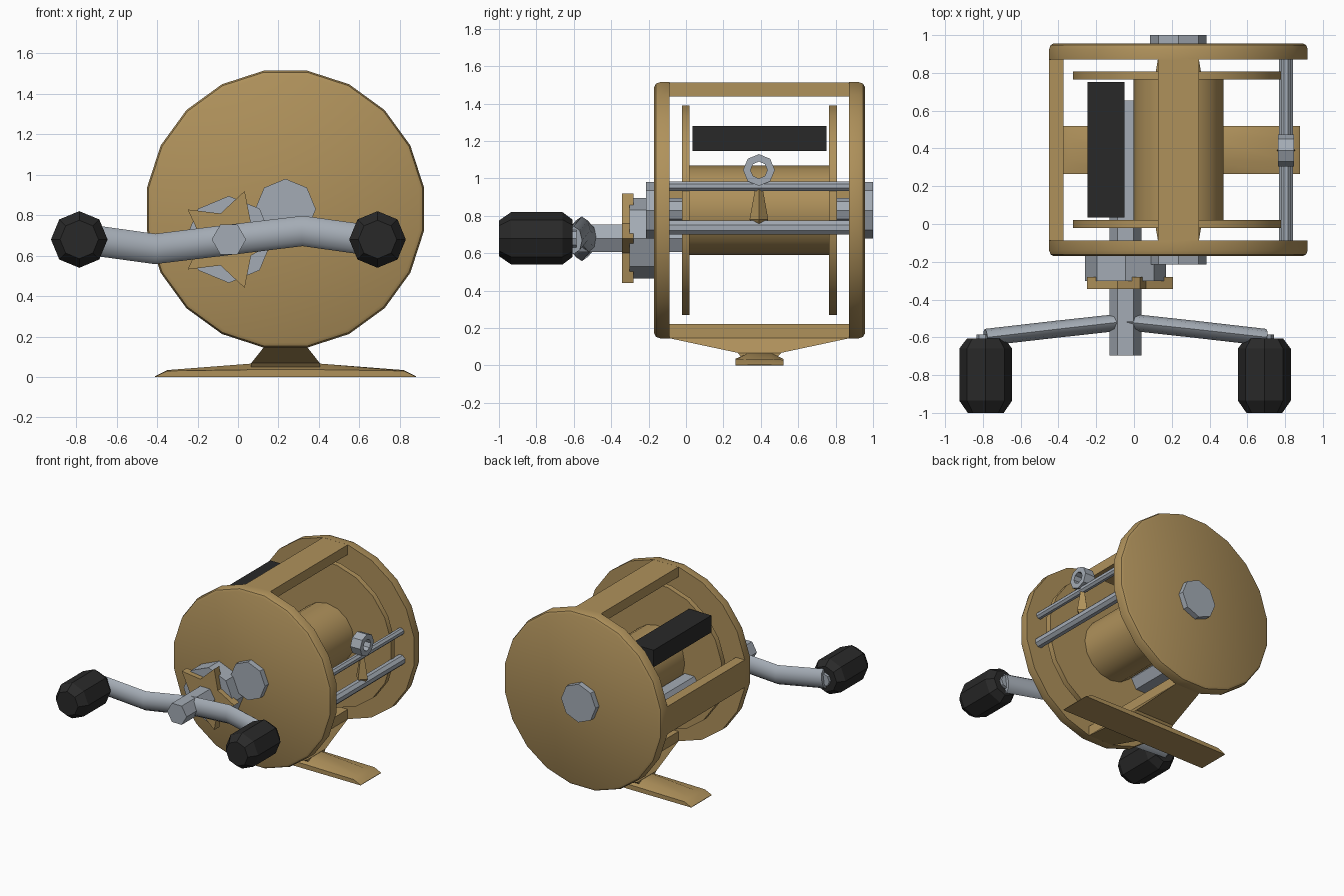
import bpy, bmesh, math
from mathutils import Vector

if "Cube" in bpy.data.objects:
    bpy.data.objects.remove(bpy.data.objects["Cube"])


def material(name, rgb):
    m = bpy.data.materials.new(name)
    m.diffuse_color = (*rgb, 1)
    m.use_nodes = True
    m.node_tree.nodes["Principled BSDF"].inputs["Base Color"].default_value = m.diffuse_color
    return m


BRASS = material("brass", (0.43, 0.285, 0.105))
STEEL = material("steel", (0.37, 0.41, 0.46))
BLACK = material("black", (0.022, 0.022, 0.022))


def loft(name, mat, rings, closed=False, smooth=0):
    """Skin a list of equal-length point rings; cap the ends or close the loop."""
    bm = bmesh.new()
    rows = [[bm.verts.new(p) for p in ring] for ring in rings]
    n = len(rows[0])
    pairs = list(zip(rows, rows[1:])) + ([(rows[-1], rows[0])] if closed else [])
    for a, b in pairs:
        for i in range(n):
            j = (i + 1) % n
            bm.faces.new((a[i], a[j], b[j], b[i]))
    if not closed:
        bm.faces.new(rows[0])
        bm.faces.new(rows[-1])
    bmesh.ops.recalc_face_normals(bm, faces=bm.faces)
    me = bpy.data.meshes.new(name)
    bm.to_mesh(me)
    bm.free()
    me.materials.append(mat)
    ob = bpy.data.objects.new(name, me)
    bpy.context.collection.objects.link(ob)
    if smooth:
        bpy.ops.object.select_all(action='DESELECT')
        ob.select_set(True)
        bpy.context.view_layer.objects.active = ob
        bpy.ops.object.shade_smooth_by_angle(angle=math.radians(smooth))
    return ob


def turned(name, mat, cx, cz, profile, sides, phase=0.0, smooth=0):
    """Solid turned about the y direction; profile is (y, radius)."""
    ang = [math.radians(phase) + math.tau * i / sides for i in range(sides)]
    rings = [[(cx + r * math.cos(a), y, cz + r * math.sin(a)) for a in ang] for y, r in profile]
    return loft(name, mat, rings, smooth=smooth)


def rect(z, x0, x1, y0, y1):
    return [(x0, y0, z), (x1, y0, z), (x1, y1, z), (x0, y1, z)]


def box(name, mat, x0, x1, y0, y1, z0, z1):
    return loft(name, mat, [rect(z0, x0, x1, y0, y1), rect(z1, x0, x1, y0, y1)])


CX, CZ = 0.235, 0.83     # spool axis
KX, KZ = -0.045, 0.68    # crank axis

# Side plates with a rounded outer rim
R = 0.693
turned("front_plate", BRASS, CX, CZ, [(-0.17, R - 0.025), (-0.161, R - 0.008), (-0.14, R), (-0.088, R)], 20, 9, 35)
turned("back_plate", BRASS, CX, CZ, [(0.872, R), (0.925, R), (0.947, R - 0.008), (0.956, R - 0.025)], 20, 9, 35)

# Frame bars at top, back and bottom
box("top_bar", BRASS, CX - 0.108, CX + 0.108, -0.09, 0.875, 1.437, 1.514)
box("rear_bar", BRASS, -0.449, -0.372, -0.09, 0.875, CZ - 0.108, CZ + 0.108)
loft("bottom_bar_and_stem", BRASS, [
    rect(0.03, 0.065, 0.405, 0.31, 0.475),
    rect(0.068, 0.065, 0.405, 0.275, 0.51),
    rect(0.146, CX - 0.108, CX + 0.108, -0.09, 0.875),
    rect(0.222, CX - 0.108, CX + 0.108, -0.09, 0.875)])

# Crowned mounting foot
foot = []
for x, edge, crown in [(-0.41, 0.002, 0.004), (-0.35, 0.03, 0.034), (0.065, 0.036, 0.066),
                       (0.405, 0.036, 0.066), (0.82, 0.03, 0.034), (0.88, 0.002, 0.004)]:
    foot.append([(x, 0.265, 0), (x, 0.52, 0), (x, 0.52, edge), (x, 0.455, crown),
                 (x, 0.33, crown), (x, 0.265, edge)])
loft("foot", BRASS, foot, smooth=30)

# Spool
turned("spool_drum", BRASS, CX, CZ, [(0.0, 0.238), (0.785, 0.238)], 16, 0, 35)
for name, y in (("front_flange", -0.022), ("back_flange", 0.765)):
    turned(name, BRASS, CX, CZ, [(y, 0.566), (y + 0.042, 0.566)], 20, 9, 35)
turned("spool_axle", STEEL, CX, CZ, [(-0.12, 0.065), (0.9, 0.065)], 8)
turned("front_axle_cap", STEEL, CX, CZ, [(-0.215, 0.15), (-0.15, 0.15)], 8)
turned("back_axle_cap", STEEL, CX, CZ, [(0.93, 0.15), (1.0, 0.15)], 8)

# Thumb bar
box("thumb_bar", BLACK, -0.245, -0.05, 0.035, 0.752, 1.147, 1.28)

# Line guide: two rods, a ring and its carrier
turned("upper_guide_rod", STEEL, 0.805, 0.959, [(-0.09, 0.028), (0.875, 0.028)], 8, 22.5)
turned("lower_guide_rod", STEEL, 0.805, 0.737, [(-0.09, 0.04), (0.875, 0.04)], 8, 22.5)
ring = []
for x, r in [(0.762, 0.045), (0.762, 0.085), (0.848, 0.085), (0.848, 0.045)]:
    ring.append([(x, 0.39 + r * math.cos(i * math.pi / 4), 1.045 + r * math.sin(i * math.pi / 4)) for i in range(8)])
loft("line_guide_ring", STEEL, ring, closed=True)
loft("line_guide_carrier", BRASS, [
    [(0.805 + r * math.cos(a), 0.39 + r * math.sin(a), z)
     for a in (0, math.pi / 2, math.pi, 1.5 * math.pi)]
    for z, r in [(0.74, 0.018), (0.78, 0.05), (0.99, 0.012)]])

# Crank shaft, drag housing and star wheel
turned("crank_shaft", STEEL, KX, KZ, [(-0.695, 0.085), (0.655, 0.085)], 6)
turned("drag_housing", STEEL, KX, KZ, [(-0.303, 0.215), (-0.15, 0.215)], 8)
star = [[(KX + r * math.cos(i * math.pi / 5), y, KZ + r * math.sin(i * math.pi / 5))
         for i in range(10) for r in [(0.252, 0.135)[i % 2]]] for y in (-0.343, -0.28)]
loft("star_drag_wheel", BRASS, star)

# Crank arm: bent bar, the same when turned half round
path = [Vector(p) for p in [(-0.785, -0.6, 0.685), (-0.41, -0.557, 0.633), (KX, -0.517, 0.678),
                            (0.32, -0.557, 0.722), (0.695, -0.6, 0.67)]]
arm = []
for i, p in enumerate(path):
    t = (path[min(i + 1, 4)] - path[max(i - 1, 0)]).normalized()
    side = Vector((0, 1, 0))
    side = (side - t * side.dot(t)).normalized()
    up = t.cross(side)
    arm.append([p + side * 0.045 * math.cos(a) + up * 0.075 * math.sin(a)
                for a in (k * math.pi / 4 for k in range(8))])
loft("crank_arm", STEEL, arm, smooth=50)

# Handle knobs on short pins
for side, x in (("left", -0.785), ("right", 0.69)):
    turned(side + "_knob_pin", STEEL, x, KZ, [(-0.66, 0.05), (-0.585, 0.05)], 8)
    turned(side + "_knob", BLACK, x, KZ,
           [(-1.0, 0.095), (-0.935, 0.14), (-0.66, 0.14), (-0.607, 0.1)], 8, 0)
